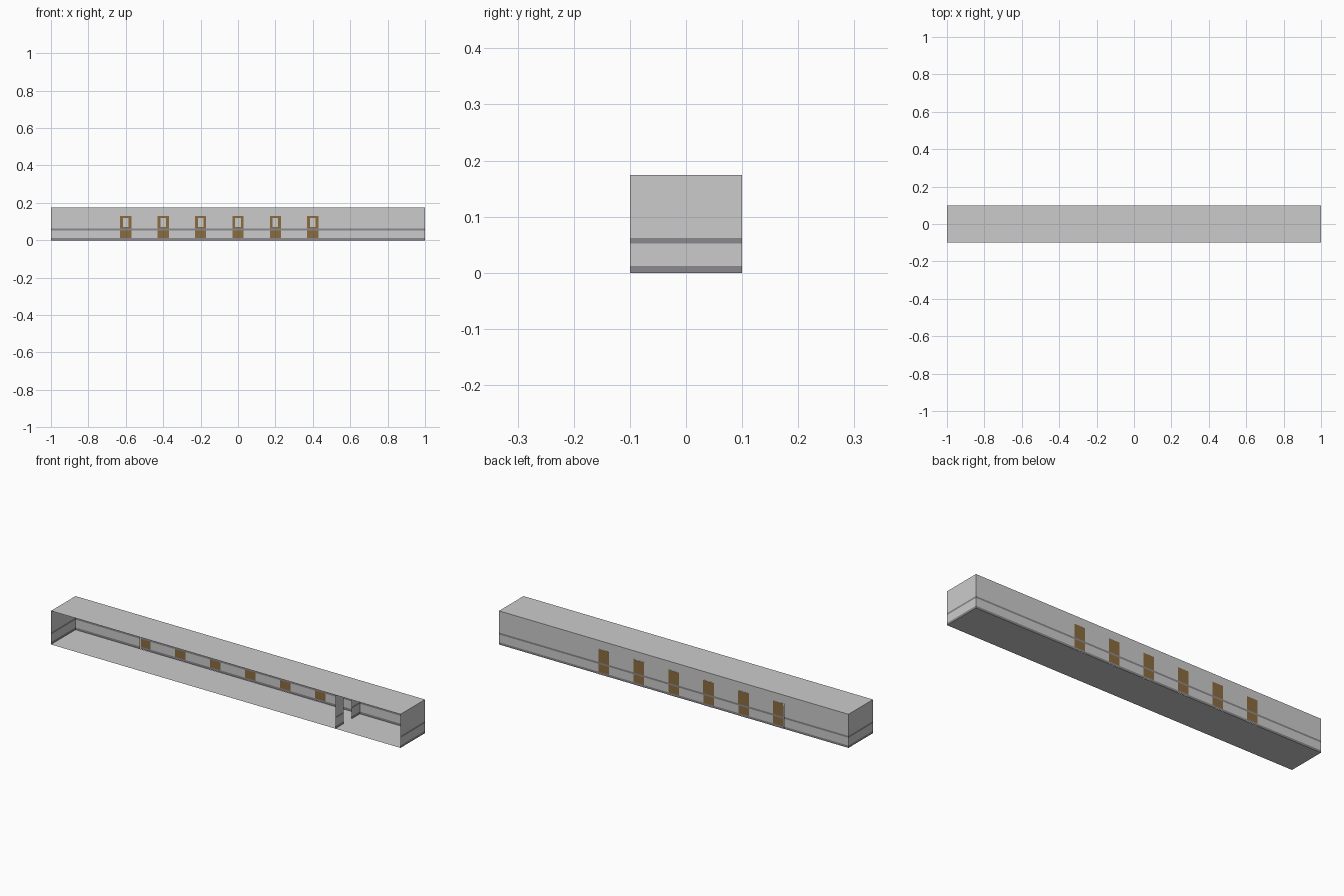
import bpy, bmesh

if "Cube" in bpy.data.objects:
    bpy.data.objects.remove(bpy.data.objects["Cube"])

X, Y, H = 1.0, 0.1, 0.174
SKIRT, RAIL0, RAIL1 = 0.012, 0.052, 0.062
DOOR_W, DOOR_H = 0.06, 0.13
DOOR_X = [-0.6 + 0.2 * i for i in range(6)]


def material(name, rgb):
    m = bpy.data.materials.new(name)
    m.diffuse_color = (*rgb, 1)
    m.use_nodes = True
    m.node_tree.nodes["Principled BSDF"].inputs["Base Color"].default_value = m.diffuse_color
    return m


trim = material("dark_trim", (0.26, 0.25, 0.27))
wood = material("wood", (0.26, 0.15, 0.05))


def sheet(name, quads, mat=None):
    bm = bmesh.new()
    for q in quads:
        bm.faces.new([bm.verts.new(p) for p in q])
    bmesh.ops.remove_doubles(bm, verts=bm.verts[:], dist=1e-5)
    me = bpy.data.meshes.new(name)
    bm.to_mesh(me)
    bm.free()
    ob = bpy.data.objects.new(name, me)
    bpy.context.collection.objects.link(ob)
    if mat:
        me.materials.append(mat)
    return ob


def strip(a, b, z0, z1):
    return [(*a, z0), (*b, z0), (*b, z1), (*a, z1)]


def wall(name, runs):
    # thin wall runs between plan points, split into plain and trim bands
    sheet(name, [strip(a, b, z0, z1) for a, b in runs
                 for z0, z1 in ((SKIRT, RAIL0), (RAIL1, H))])
    sheet(name + "_trim", [strip(a, b, z0, z1) for a, b in runs
                           for z0, z1 in ((0, SKIRT), (RAIL0, RAIL1))], trim)


# floor and ceiling
for name, z in (("floor", 0), ("ceiling", H)):
    sheet(name, [[(-X, -Y, z), (X, -Y, z), (X, Y, z), (-X, Y, z)]])

# back wall with door gaps, and lintels over the doors
edges = [-X] + [x + s * DOOR_W / 2 for x in DOOR_X for s in (-1, 1)] + [X]
wall("back_wall", [((edges[i], Y), (edges[i + 1], Y)) for i in range(0, len(edges), 2)])
sheet("door_lintels", [strip((x - DOOR_W / 2, Y), (x + DOOR_W / 2, Y), DOOR_H, H) for x in DOOR_X])

# end walls
wall("left_wall", [((-X, -Y), (-X, Y))])
wall("right_wall", [((X, -Y), (X, Y))])

# cross partition with a central doorway
PX, G = 0.627, 0.033
wall("partition", [((PX, -Y), (PX, -G)), ((PX, G), (PX, Y))])
sheet("partition_lintel", [strip((PX, -G), (PX, G), DOOR_H, H)])

# classroom style doors with a window pane
for i, x in enumerate(DOOR_X):
    l, r, y = x - DOOR_W / 2, x + DOOR_W / 2, Y + 0.001
    wl, wr, w0, w1 = x - 0.015, x + 0.015, 0.07, 0.12
    sheet(f"door_{i + 1}", [
        strip((l, y), (r, y), SKIRT, RAIL0), strip((l, y), (r, y), RAIL1, w0),
        strip((l, y), (r, y), w1, DOOR_H),
        strip((l, y), (wl, y), w0, w1), strip((wr, y), (r, y), w0, w1),
        strip((l, y + 0.001), (r, y + 0.001), RAIL1, DOOR_H)], wood)
    sheet(f"door_trim_{i + 1}", [strip((l, y), (r, y), 0, SKIRT),
                                 strip((l, y), (r, y), RAIL0, RAIL1)], trim)
    sheet(f"door_window_{i + 1}", [strip((wl, y), (wr, y), w0, w1)])
